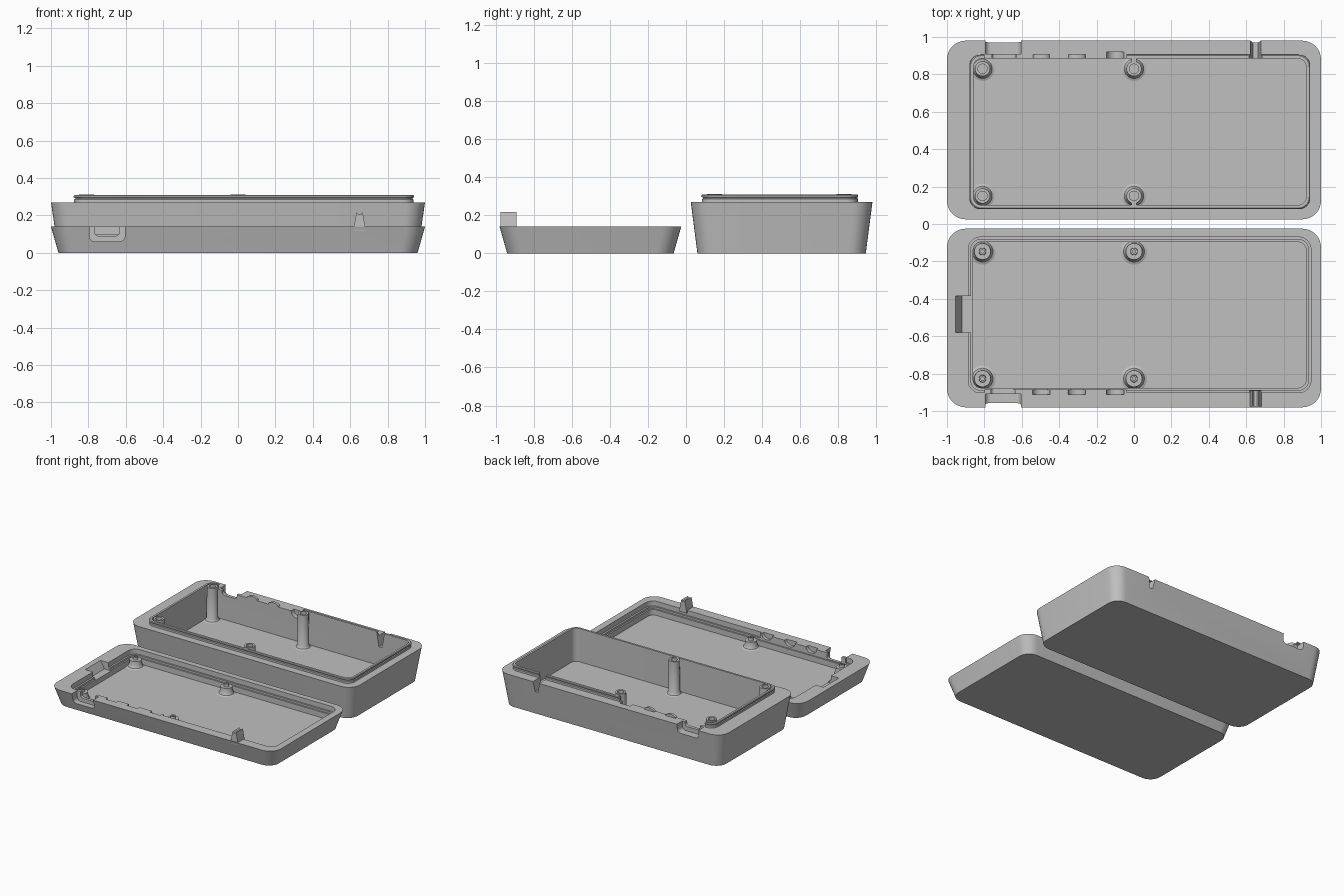
import bpy, bmesh, math

if "Cube" in bpy.data.objects:
    bpy.data.objects.remove(bpy.data.objects["Cube"])

gray = bpy.data.materials.new("gray plastic")
gray.diffuse_color = (0.53, 0.53, 0.53, 1)
gray.use_nodes = True
gray.node_tree.nodes["Principled BSDF"].inputs["Base Color"].default_value = gray.diffuse_color


def finish(name, bm):
    bmesh.ops.recalc_face_normals(bm, faces=bm.faces)
    me = bpy.data.meshes.new(name)
    bm.to_mesh(me)
    bm.free()
    ob = bpy.data.objects.new(name, me)
    bpy.context.collection.objects.link(ob)
    me.materials.append(gray)
    return ob


def round_rect(x0, x1, y0, y1, r, n=8):
    pts = []
    for cx, cy, a in ((x1 - r, y1 - r, 0), (x0 + r, y1 - r, 90),
                      (x0 + r, y0 + r, 180), (x1 - r, y0 + r, 270)):
        for i in range(n + 1):
            t = math.radians(a + 90 * i / n)
            pts.append((cx + r * math.cos(t), cy + r * math.sin(t)))
    return pts


def loft(name, rings):
    """Stack of rounded rectangles (x0, x1, y0, y1, radius, z), capped at both ends."""
    bm = bmesh.new()
    loops = [[bm.verts.new((x, y, r[5])) for x, y in round_rect(*r[:5])] for r in rings]
    for a, b in zip(loops, loops[1:]):
        for i in range(len(a)):
            j = (i + 1) % len(a)
            bm.faces.new((a[i], a[j], b[j], b[i]))
    bm.faces.new(loops[0])
    bm.faces.new(loops[-1])
    return finish(name, bm)


def prism(name, pts, y0, y1):
    """Outline in x, z extruded along y."""
    bm = bmesh.new()
    a = [bm.verts.new((x, y0, z)) for x, z in pts]
    b = [bm.verts.new((x, y1, z)) for x, z in pts]
    for i in range(len(a)):
        j = (i + 1) % len(a)
        bm.faces.new((a[i], a[j], b[j], b[i]))
    bm.faces.new(a)
    bm.faces.new(b)
    return finish(name, bm)


def box(name, x0, x1, y0, y1, z0, z1):
    return prism(name, [(x0, z0), (x1, z0), (x1, z1), (x0, z1)], y0, y1)


def ellipse(cx, cz, rx, rz, n=24):
    return [(cx + rx * math.cos(2 * math.pi * i / n),
             cz + rz * math.sin(2 * math.pi * i / n)) for i in range(n)]


def lathe(name, profile, cx, cy, n=28):
    bm = bmesh.new()
    vs = [bm.verts.new((r, 0, z)) for r, z in profile]
    es = [bm.edges.new(p) for p in zip(vs, vs[1:])]
    bmesh.ops.spin(bm, geom=vs + es, axis=(0, 0, 1), cent=(0, 0, 0),
                   angle=2 * math.pi, steps=n)
    bmesh.ops.remove_doubles(bm, verts=bm.verts, dist=1e-5)
    bmesh.ops.translate(bm, verts=bm.verts, vec=(cx, cy, 0))
    return finish(name, bm)


def combine(ob, other, op="DIFFERENCE"):
    bpy.context.view_layer.objects.active = ob
    m = ob.modifiers.new("cut", "BOOLEAN")
    m.operation, m.object, m.solver = op, other, "EXACT"
    bpy.ops.object.modifier_apply(modifier=m.name)
    bpy.data.objects.remove(other)


# Deep tray: tapered shell with a beaded lip around the cavity
lip = (-0.88, 0.942, 0.08, 0.905)


def inset(d, rad, z, b=lip):
    return (b[0] + d, b[1] - d, b[2] + d, b[3] - d, rad, z)


deep = loft("deep_tray", [
    (-0.96, 0.96, 0.06, 0.945, 0.09, 0),
    (-1, 1, 0.025, 0.98, 0.1, 0.27),
    inset(0.004, 0.06, 0.27), inset(0.004, 0.06, 0.285),
    inset(0.010, 0.055, 0.289), inset(0.010, 0.055, 0.293),
    inset(0, 0.06, 0.297), inset(0.001, 0.06, 0.304), inset(0.005, 0.06, 0.308),
    inset(0.021, 0.045, 0.308), inset(0.021, 0.045, 0.04)])

# Lip gap, connector recess, connector slot, button pocket and clip notch on the back
combine(deep, box("cutter", -0.80, -0.04, 0.87, 0.95, 0.27, 0.4))
combine(deep, prism("cutter", round_rect(-0.795, -0.605, 0.20, 0.36, 0.03), 0.91, 1.1))
combine(deep, prism("cutter", round_rect(-0.76, -0.63, 0.235, 0.36, 0.02), 0.85, 1.0))
combine(deep, prism("cutter", ellipse(-0.1, 0.27, 0.046, 0.046), 0.85, 0.92))
combine(deep, prism("cutter", [(0.636, 0.19), (0.664, 0.19), (0.69, 0.34), (0.61, 0.34)],
                    0.86, 1.1))

# Low humps that close the button openings
for i, x in enumerate((-0.495, -0.305)):
    prism(f"opening_hump_{i}", ellipse(x, 0.268, 0.045, 0.025), 0.884, 0.905)

# Shallow tray: tapered shell with a stepped ledge that takes the lip
ledge = (-0.886, 0.946, -0.902, -0.07)
low = loft("shallow_tray", [
    (-0.96, 0.96, -0.94, -0.065, 0.09, 0),
    (-1, 1, -0.98, -0.025, 0.1, 0.14),
    inset(0, 0.065, 0.14, ledge), inset(0, 0.065, 0.10, ledge),
    inset(0.014, 0.05, 0.10, ledge), inset(0.014, 0.05, 0.085, ledge),
    inset(0.026, 0.045, 0.085, ledge), inset(0.026, 0.045, 0.04, ledge)])

# Plain stretch of front wall beside the connector
combine(low, box("filler", -0.80, -0.04, -0.92, -0.886, 0.06, 0.14), "UNION")

# Connector recess and slot, button notches
combine(low, prism("cutter", round_rect(-0.795, -0.605, 0.06, 0.24, 0.03), -1.1, -0.91))
combine(low, prism("cutter", round_rect(-0.765, -0.635, 0.09, 0.24, 0.02), -1.0, -0.85))
for x in (-0.495, -0.305, -0.1):
    combine(low, prism("cutter", ellipse(x, 0.14, 0.047, 0.04), -0.912, -0.86))

# Ramped pocket in the left rim
combine(low, prism("cutter", [(-0.955, 0.2), (-0.955, 0.14), (-0.92, 0.08),
                              (-0.85, 0.08), (-0.85, 0.2)], -0.58, -0.385))

# Clip standing on the front rim
prism("rim_clip", [(0.618, 0.12), (0.682, 0.12), (0.68, 0.145), (0.666, 0.217),
                   (0.658, 0.207), (0.642, 0.207), (0.634, 0.217), (0.62, 0.145)],
      -0.975, -0.89)

# Screw posts in the deep tray, pin posts in the shallow tray
for i, (x, y) in enumerate(((-0.81, 0.15), (0, 0.15), (-0.81, 0.83), (0, 0.83))):
    lathe(f"deep_post_{i}", [(0.07, 0.038), (0.052, 0.045), (0.042, 0.062), (0.04, 0.312),
                             (0.025, 0.312), (0.025, 0.22), (0, 0.22)], x, y)
    lathe(f"pin_post_{i}", [(0.075, 0.038), (0.056, 0.046), (0.046, 0.065), (0.044, 0.098),
                            (0.02, 0.098), (0.018, 0.12), (0.009, 0.12), (0.009, 0.1),
                            (0, 0.1)], x, y - 0.977)

# Webs joining the middle posts to the wall
box("front_web", -0.014, 0.014, 0.09, 0.12, 0.04, 0.306)
box("back_web", -0.014, 0.014, 0.86, 0.895, 0.04, 0.306)

# Smooth the round surfaces, keep the edges sharp
bpy.ops.object.select_all(action="DESELECT")
for ob in bpy.context.scene.objects:
    ob.select_set(True)
    bpy.context.view_layer.objects.active = ob
bpy.ops.object.shade_smooth_by_angle(angle=math.radians(30))
